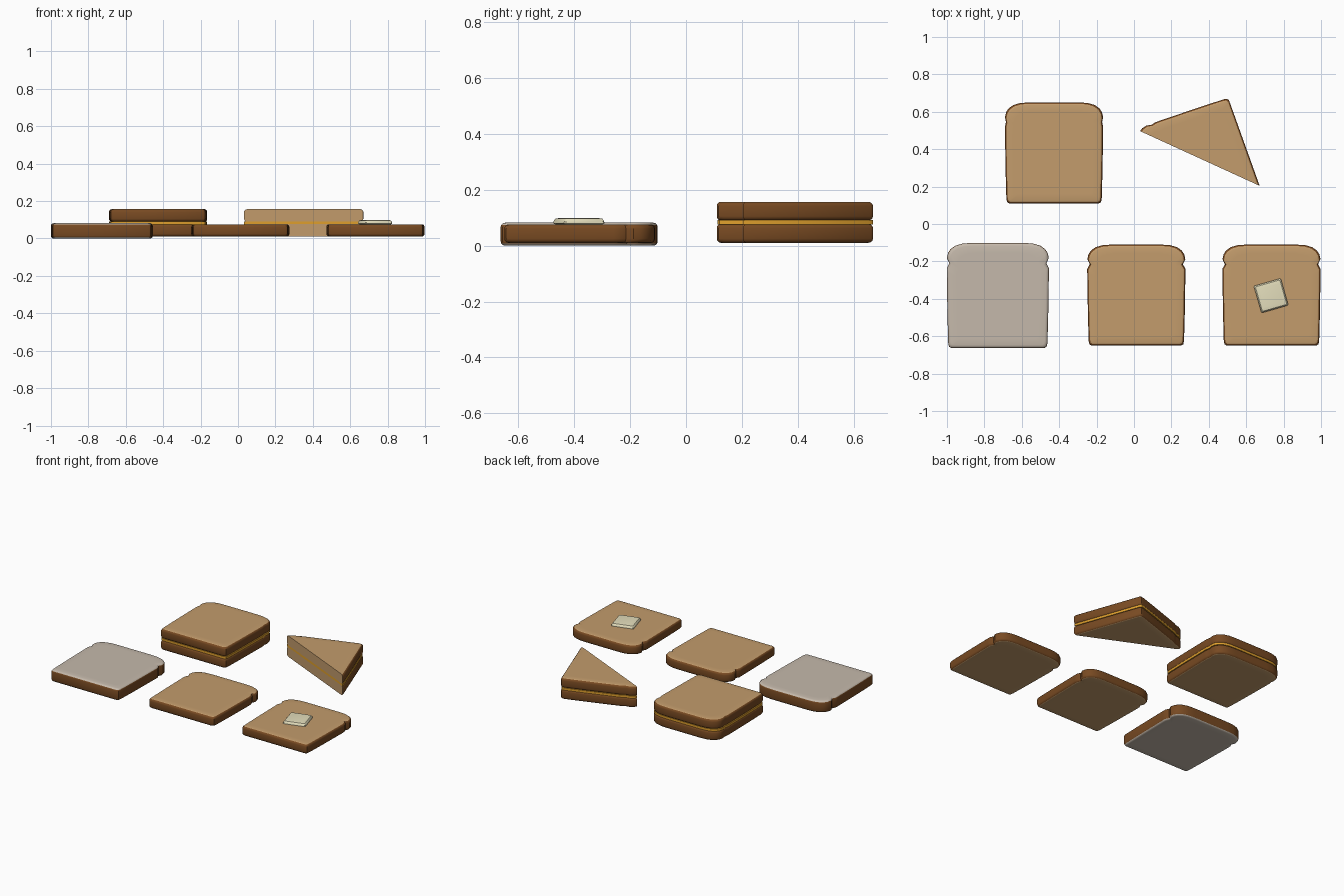
import bpy, bmesh, math
from mathutils import Vector, Matrix

if "Cube" in bpy.data.objects:
    bpy.data.objects.remove(bpy.data.objects["Cube"])


def material(name, rgb):
    m = bpy.data.materials.new(name)
    lin = [(c / 255 / 12.92 if c < 10 else ((c / 255 + 0.055) / 1.055) ** 2.4) for c in rgb]
    m.diffuse_color = (*lin, 1)
    m.use_nodes = True
    m.node_tree.nodes["Principled BSDF"].inputs["Base Color"].default_value = m.diffuse_color
    return m


CRUST = material("crust brown", (120, 74, 34))
TOASTED = material("toasted crumb", (195, 156, 108))
FRESH = material("fresh crumb", (197, 185, 171))
BUTTER = material("butter cream", (228, 222, 188))
CHEESE = material("cheese gold", (224, 160, 45))


def outline(notch):
    """Bread slice outline, right half mirrored to the left."""
    half = [(0.24, -0.27), (0.251, -0.263), (0.255, -0.245), (0.259, -0.1),
            (0.2625, 0.12), (0.2625, 0.14), (0.261 - notch, 0.165), (0.262, 0.192),
            (0.256, 0.218), (0.243, 0.238), (0.218, 0.256), (0.18, 0.267), (0.13, 0.27)]
    return half + [(-x, y) for x, y in reversed(half)]


def loft(rings, crumb_rule):
    """Stack rings of points; crumb_rule(i) gives the material of band i."""
    bm = bmesh.new()
    loops = [[bm.verts.new(p) for p in ring] for ring in rings]
    n = len(loops[0])
    for i in range(len(loops) - 1):
        for j in range(n):
            k = (j + 1) % n
            f = bm.faces.new((loops[i][j], loops[i][k], loops[i + 1][k], loops[i + 1][j]))
            f.material_index = crumb_rule(i)
    for cap in (loops[0][::-1], loops[-1]):
        bm.faces.new(cap).material_index = 1
    return bm


def finish(bm, name, mats, cut=None):
    if cut:
        co, no = cut
        r = bmesh.ops.bisect_plane(bm, geom=bm.verts[:] + bm.edges[:] + bm.faces[:],
                                   plane_co=co, plane_no=no, clear_inner=True)
        edges = [e for e in r["geom_cut"] if isinstance(e, bmesh.types.BMEdge)]
        for f in bmesh.ops.holes_fill(bm, edges=edges, sides=0)["faces"]:
            f.material_index = len(mats) - 1
    bmesh.ops.recalc_face_normals(bm, faces=bm.faces[:])
    me = bpy.data.meshes.new(name)
    bm.to_mesh(me)
    bm.free()
    for m in mats:
        me.materials.append(m)
    ob = bpy.data.objects.new(name, me)
    bpy.context.collection.objects.link(ob)
    bpy.ops.object.select_all(action='DESELECT')
    ob.select_set(True)
    bpy.context.view_layer.objects.active = ob
    bpy.ops.object.shade_smooth_by_angle(angle=math.radians(35))
    return ob


def slice_of_bread(name, x, y, z0, z1, crumb=TOASTED, size=1.0, notch=0.012,
                   turn=0, cut=None, r=0.015, crust_steps=2):
    # rounded rim: crust on the outer steps, crumb on the inner ones
    arc = [(r * (1 - math.cos(math.radians(a))), r * (1 - math.sin(math.radians(a))))
           for a in (0, 30, 60, 90)] + [(0.05, 0)]
    levels = [(i, z0 + d) for i, d in reversed(arc)] + [(i, z1 - d) for i, d in arc]
    mid = len(arc) - 1
    rings = []
    for inset, z in levels:
        sx, sy = 1 - inset / 0.2625, 1 - inset / 0.27
        rings.append([(px * sx * size, py * sy * size, z) for px, py in outline(notch)])
    bm = loft(rings, lambda i: 0 if abs(i - mid) <= crust_steps else 1)
    bm.transform(Matrix.Translation((x, y, 0)) @ Matrix.Rotation(turn, 4, 'Z'))
    return finish(bm, name, [CRUST, crumb], cut)


def cheese_sheet(name, x, y, turn=0, cut=None):
    rings = [[(px * 1.0, py * 0.99, z) for px, py in outline(0.004)] for z in (0.076, 0.092)]
    bm = loft(rings, lambda i: 0)
    for f in bm.faces:
        f.material_index = 0
    bm.transform(Matrix.Translation((x, y, 0)) @ Matrix.Rotation(turn, 4, 'Z'))
    return finish(bm, name, [CHEESE], cut)


# single slices in the front row
slice_of_bread("fresh_slice", -0.728, -0.382, 0.0, 0.082, FRESH, 1.04, crust_steps=1)
slice_of_bread("toast_slice", 0.0125, -0.38, 0.01, 0.076)
slice_of_bread("buttered_toast", 0.735, -0.38, 0.01, 0.076)

# butter pat: softened square, wider at the base
pat = []
for half, z in ((0.066, 0.074), (0.075, 0.08), (0.074, 0.089), (0.068, 0.097), (0.055, 0.099)):
    c = half * 0.93
    pat.append([(half, -c, z), (half, c, z), (c, half, z), (-c, half, z),
                (-half, c, z), (-half, -c, z), (-c, -half, z), (c, -half, z)])
bm = loft(pat, lambda i: 0)
for f in bm.faces:
    f.material_index = 0
bm.transform(Matrix.Translation((0.733, -0.383, 0)) @ Matrix.Rotation(math.radians(16), 4, 'Z'))
finish(bm, "butter_pat", [BUTTER])

# whole sandwich, and a half sandwich cut along the diagonal
cut = (Vector((0.025, 0.50, 0)), Vector((0.416, 0.909, 0)).normalized())
for name, x, y, turn, plane in (("whole_sandwich", -0.4275, 0.38, 0, None),
                                ("half_sandwich", 0.335, 0.344, math.radians(109.7), cut)):
    slice_of_bread(name + "_bottom_slice", x, y, 0.01, 0.078, notch=0.004, turn=turn, cut=plane)
    slice_of_bread(name + "_top_slice", x, y, 0.09, 0.157, notch=0.004, turn=turn, cut=plane)
    cheese_sheet(name + "_cheese", x, y, turn, plane)
